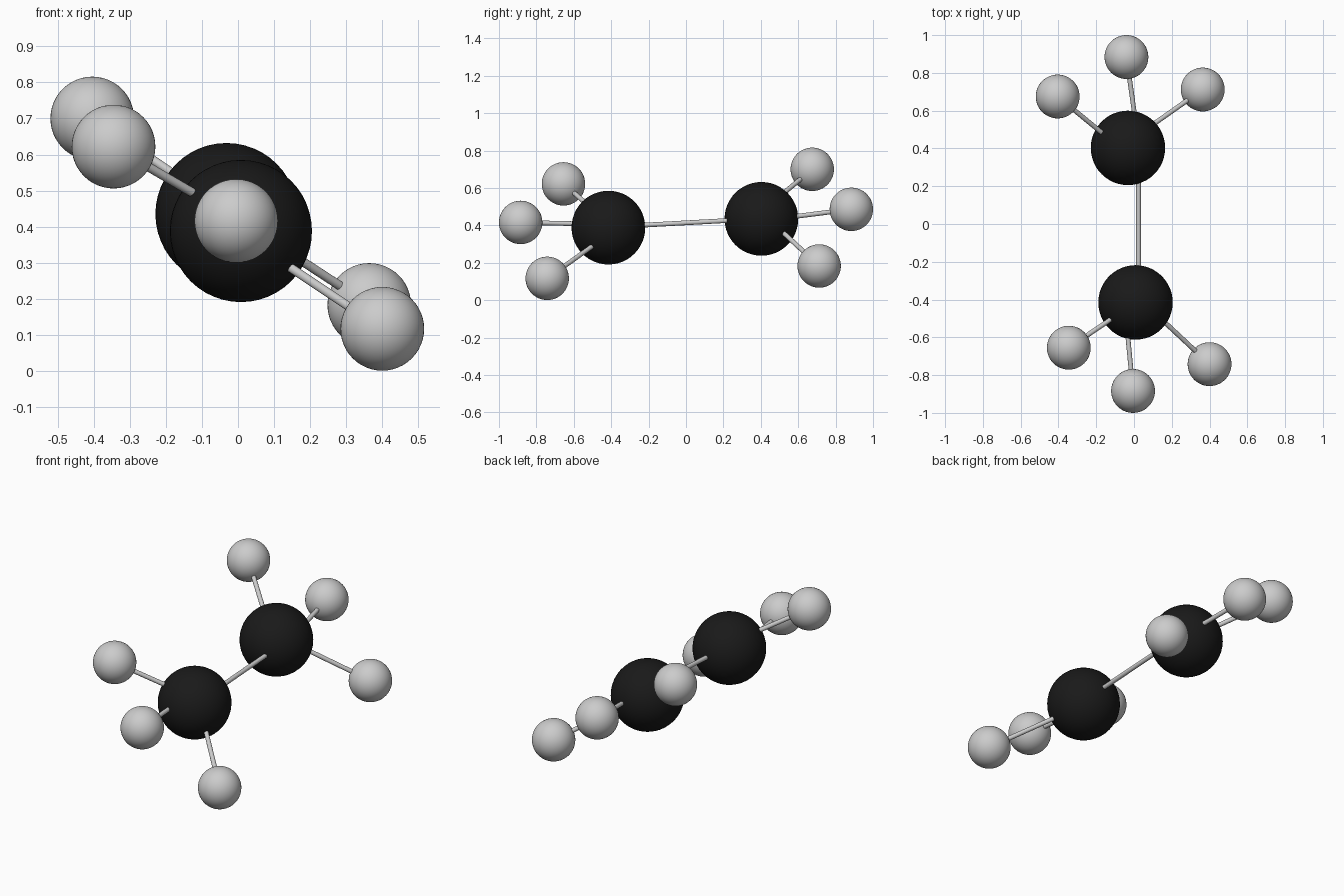
import bpy
from mathutils import Vector

if "Cube" in bpy.data.objects:
    bpy.data.objects.remove(bpy.data.objects["Cube"])

CARBON_R, HYDROGEN_R, BOND_R = 0.197, 0.116, 0.0125

black = bpy.data.materials.new("black")
black.diffuse_color = (0.01, 0.01, 0.01, 1)
black.use_nodes = True
black.node_tree.nodes["Principled BSDF"].inputs["Base Color"].default_value = black.diffuse_color


def ball(name, centre, radius, material=None):
    bpy.ops.mesh.primitive_uv_sphere_add(segments=48, ring_count=24, radius=radius, location=centre)
    ob = bpy.context.object
    ob.name = name
    bpy.ops.object.shade_smooth()
    if material:
        ob.data.materials.append(material)


def bond(name, start, end):
    a, b = Vector(start), Vector(end)
    bpy.ops.mesh.primitive_cylinder_add(vertices=24, radius=BOND_R, depth=(b - a).length,
                                        location=(a + b) / 2)
    ob = bpy.context.object
    ob.name = name
    ob.rotation_euler = (b - a).to_track_quat('Z', 'Y').to_euler()
    bpy.ops.object.shade_smooth_by_angle()


# Large dark atoms and the rod joining them
ball("front_carbon", (0.008, -0.415, 0.388), CARBON_R, black)
ball("back_carbon", (-0.032, 0.403, 0.435), CARBON_R, black)
bond("centre_bond", (0.024, -0.415, 0.391), (0.024, 0.403, 0.436))

# Small atoms: name, rod start inside the dark atom, atom centre
arms = [
    ("front_left", (0.01, -0.415, 0.415), (-0.345, -0.655, 0.622)),
    ("front_middle", (-0.05, -0.415, 0.405), (-0.005, -0.884, 0.416)),
    ("front_right", (0.05, -0.415, 0.35), (0.40, -0.742, 0.117)),
    ("back_left", (-0.075, 0.405, 0.475), (-0.404, 0.675, 0.70)),
    ("back_middle", (0.028, 0.405, 0.425), (-0.04, 0.884, 0.486)),
    ("back_right", (-0.03, 0.435, 0.44), (0.364, 0.712, 0.183)),
]
for name, start, centre in arms:
    ball(name + "_hydrogen", centre, HYDROGEN_R)
    bond(name + "_bond", start, centre)
